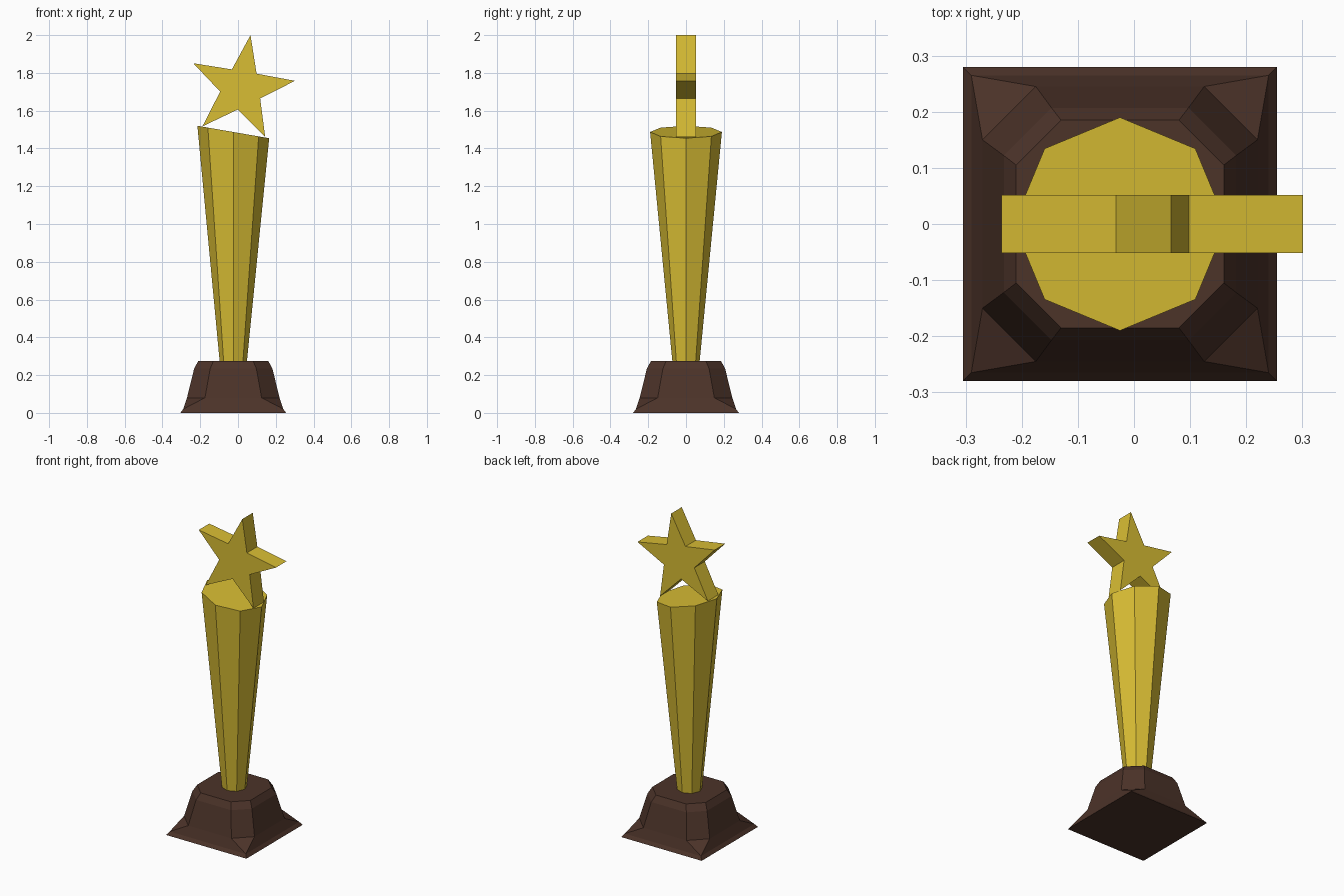
import bpy, bmesh, math

if "Cube" in bpy.data.objects:
    bpy.data.objects.remove(bpy.data.objects["Cube"])

CX = -0.025  # axis of base and column


def material(name, rgb):
    m = bpy.data.materials.new(name)
    m.diffuse_color = (*rgb, 1)
    m.use_nodes = True
    m.node_tree.nodes["Principled BSDF"].inputs["Base Color"].default_value = m.diffuse_color
    return m


gold = material("gold", (0.69, 0.51, 0.034))
wood = material("dark_wood", (0.072, 0.033, 0.022))


def finish(bm, name, mat):
    bmesh.ops.recalc_face_normals(bm, faces=bm.faces)
    me = bpy.data.meshes.new(name)
    bm.to_mesh(me)
    bm.free()
    me.materials.append(mat)
    ob = bpy.data.objects.new(name, me)
    bpy.context.collection.objects.link(ob)


def loft(rings, name, mat):
    """Skin equal-length rings of points and cap both ends."""
    bm = bmesh.new()
    vs = [[bm.verts.new(p) for p in r] for r in rings]
    n = len(vs[0])
    for a, b in zip(vs, vs[1:]):
        for i in range(n):
            j = (i + 1) % n
            bm.faces.new((a[i], a[j], b[j], b[i]))
    bm.faces.new(vs[0])
    bm.faces.new(vs[-1])
    bmesh.ops.remove_doubles(bm, verts=bm.verts, dist=0.0005)
    finish(bm, name, mat)


def cut_square(half, flat, z):
    """Square with cut corners; flat is half the length of each straight side."""
    pts = []
    for dx, dy in ((1, 0), (0, 1), (-1, 0), (0, -1)):
        for s in (-1, 1):
            pts.append((CX + dx * half - dy * s * flat, dy * half + dx * s * flat, z))
    return pts


# stepped base: square foot, corners cut away as it rises
loft([cut_square(0.28, 0.28, 0), cut_square(0.265, 0.265, 0.02),
      cut_square(0.245, 0.15, 0.08), cut_square(0.207, 0.122, 0.235),
      cut_square(0.185, 0.105, 0.275)], "base", wood)


# flaring eight-sided column with a slanted top
def octagon(r, z, slope):
    ring = []
    for i in range(8):
        a = i * math.pi / 4
        x = r * math.cos(a)
        ring.append((CX + x, r * math.sin(a), z + slope * x))
    return ring


loft([octagon(0.07, 0.25, 0), octagon(0.19, 1.487, -0.173)], "column", gold)

# tilted five-pointed star
star = []
for i in range(10):
    a = math.radians(9.8 + 36 * i)
    r = 0.113 if i % 2 else 0.287
    star.append((0.0174 + r * math.sin(a), 1.717 + r * math.cos(a)))
loft([[(x, y, z) for x, z in star] for y in (-0.052, 0.052)], "star", gold)
